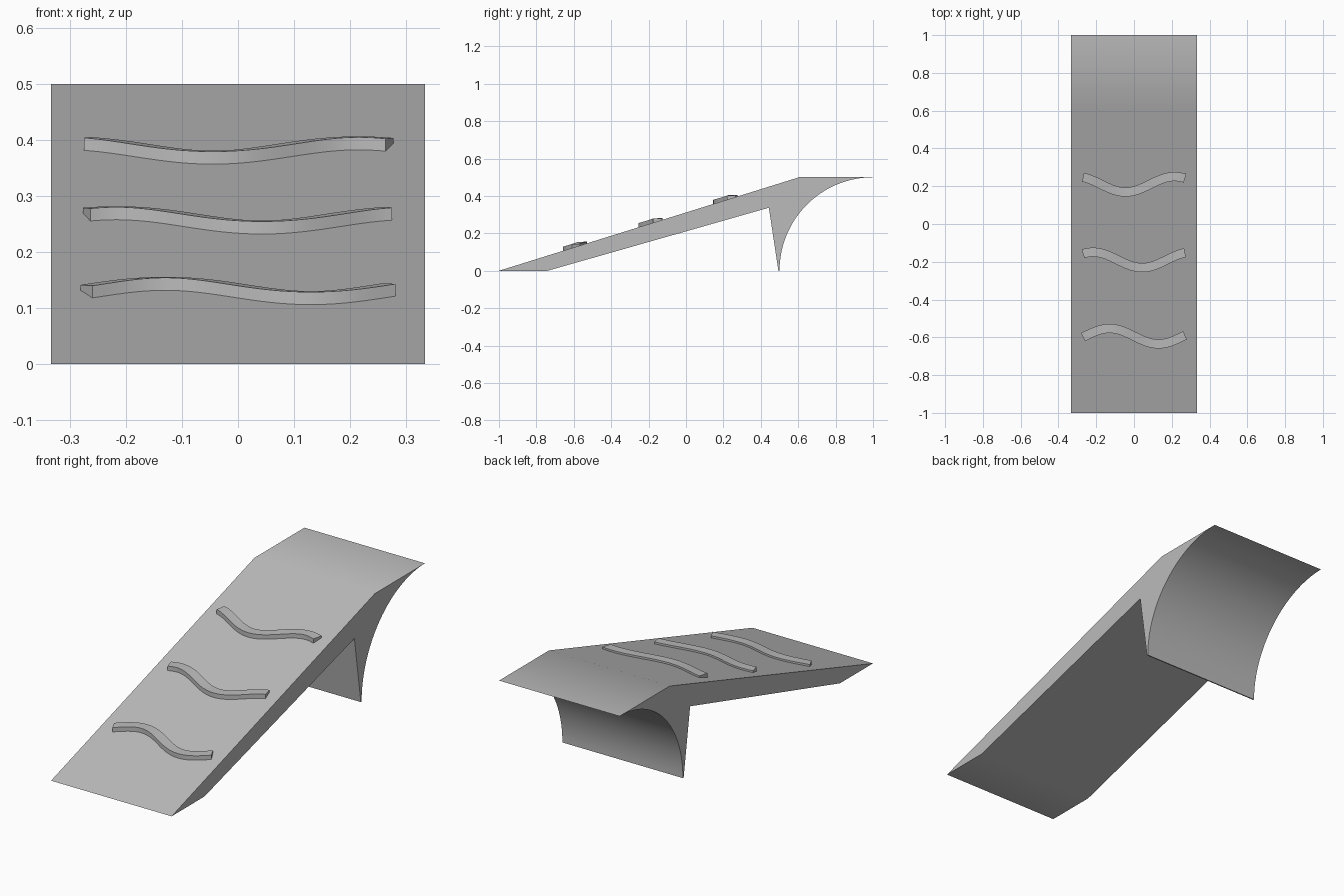
import bpy, bmesh, math
from mathutils import Vector

if "Cube" in bpy.data.objects:
    bpy.data.objects.remove(bpy.data.objects["Cube"])

grey = bpy.data.materials.new("plain_grey")
grey.diffuse_color = (0.5, 0.5, 0.5, 1)
grey.use_nodes = True
grey.node_tree.nodes["Principled BSDF"].inputs["Base Color"].default_value = grey.diffuse_color

HALF_W = 0.333
SLOPE = 0.5 / 1.605


def finish(name, bm, angle):
    bmesh.ops.recalc_face_normals(bm, faces=bm.faces)
    mesh = bpy.data.meshes.new(name)
    bm.to_mesh(mesh)
    bm.free()
    mesh.materials.append(grey)
    obj = bpy.data.objects.new(name, mesh)
    bpy.context.collection.objects.link(obj)
    bpy.ops.object.select_all(action='DESELECT')
    obj.select_set(True)
    bpy.context.view_layer.objects.active = obj
    bpy.ops.object.shade_smooth_by_angle(angle=math.radians(angle))
    return obj


# Ramp body: side profile with a quarter-circle back, extruded across the width
profile = [(-1, 0), (-0.74, 0), (0.443, 0.337), (0.494, 0)]
for i in range(33):
    a = math.pi / 2 * i / 32
    profile.append((1 - 0.5 * math.cos(a), 0.5 * math.sin(a)))
profile.append((0.605, 0.5))
bm = bmesh.new()
side = bm.faces.new([bm.verts.new((-HALF_W, y, z)) for y, z in profile])
ext = bmesh.ops.extrude_face_region(bm, geom=[side])
bmesh.ops.translate(bm, vec=(2 * HALF_W, 0, 0),
                    verts=[v for v in ext["geom"] if isinstance(v, bmesh.types.BMVert)])
ramp = finish("ramp_body", bm, 30)
weighted = ramp.modifiers.new("weighted_normals", 'WEIGHTED_NORMAL')
weighted.keep_sharp = True
weighted.weight = 100


# Wavy grip: level-topped bar swept along a sine path lying on the slope
def grip(name, y_mid, trough_x, steps=40):
    k, amp, half = math.pi / 0.26, 0.041, 0.024
    bm = bmesh.new()
    rings = []
    for i in range(steps + 1):
        x = -0.27 + 0.54 * i / steps
        y = y_mid - amp * math.cos(k * (x - trough_x))
        dy = amp * k * math.sin(k * (x - trough_x))
        n = Vector((-dy, 1, 0)).normalized() * half
        p = Vector((x, y, (y + 1) * SLOPE))
        rings.append([bm.verts.new(p + n * s + Vector((0, 0, h)))
                      for s, h in ((-1, -0.012), (1, -0.012), (1, 0.0165), (-1, 0.015))])
    for a, b in zip(rings, rings[1:]):
        for j in range(4):
            bm.faces.new((a[j], a[(j + 1) % 4], b[(j + 1) % 4], b[j]))
    bm.faces.new(rings[0])
    bm.faces.new(rings[-1])
    finish(name, bm, 30)


grip("lower_grip", -0.594, 0.13)
grip("middle_grip", -0.19, 0.043)
grip("upper_grip", 0.21, -0.045)
